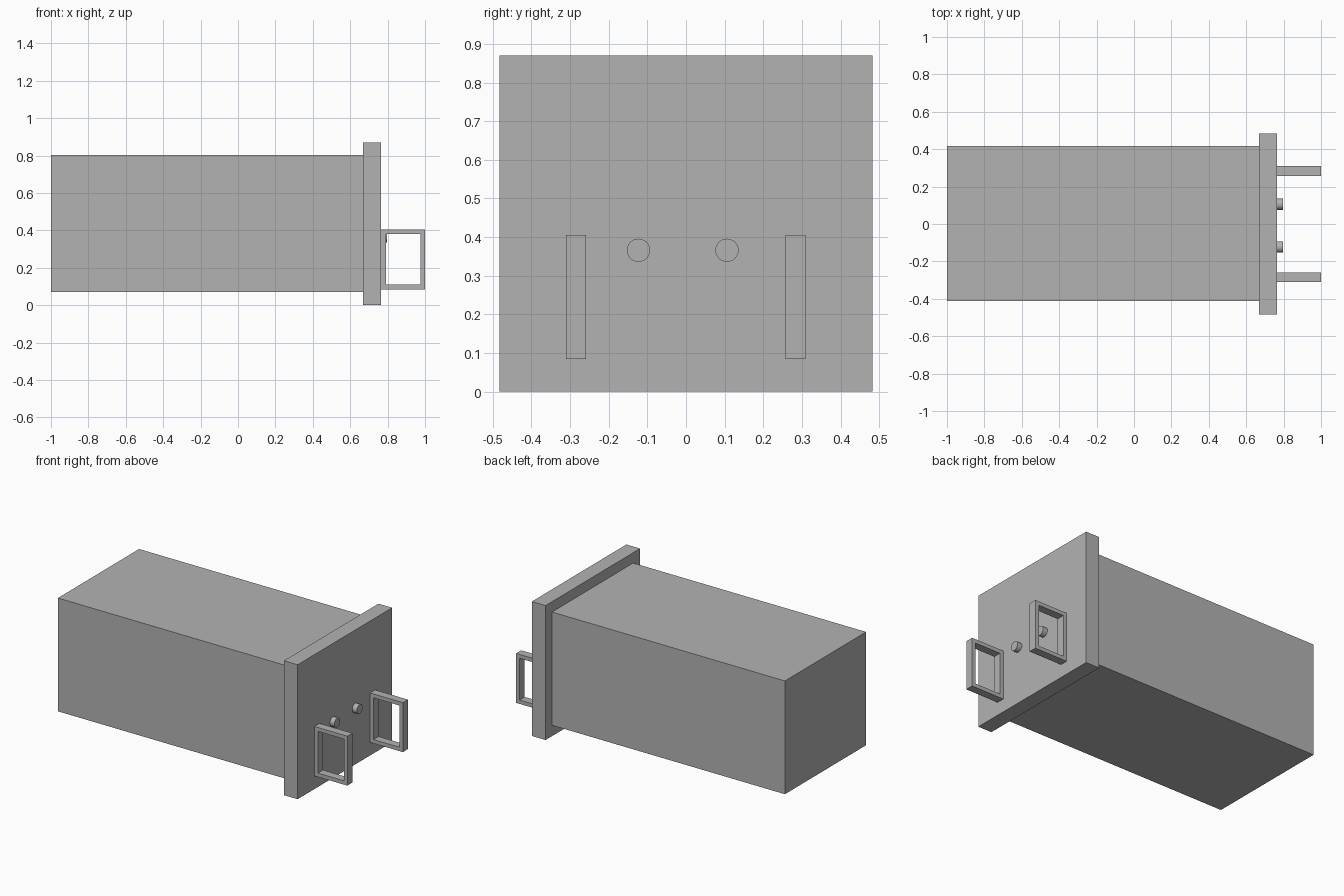
import bpy
import bmesh
from mathutils import Matrix, Vector

cube = bpy.data.objects.get("Cube")
if cube:
    bpy.data.objects.remove(cube, do_unlink=True)

GREY = (0.45, 0.45, 0.45, 1.0)
metal = bpy.data.materials.new("grey_metal")
metal.use_nodes = True
metal.diffuse_color = GREY
metal.node_tree.nodes["Principled BSDF"].inputs["Base Color"].default_value = GREY


def add_part(name, bm):
    bmesh.ops.recalc_face_normals(bm, faces=bm.faces)
    mesh = bpy.data.meshes.new(name)
    bm.to_mesh(mesh)
    bm.free()
    mesh.materials.append(metal)
    obj = bpy.data.objects.new(name, mesh)
    bpy.context.collection.objects.link(obj)
    return obj


def box(name, low, high):
    low, high = Vector(low), Vector(high)
    bm = bmesh.new()
    bmesh.ops.create_cube(bm, size=1, matrix=Matrix.Translation((low + high) / 2)
                          @ Matrix.Diagonal((*(high - low), 1)))
    return add_part(name, bm)


def handle(name, y, width):
    """Rectangular loop: a ring of four quads, extruded across its width."""
    def corners(x0, x1, z0, z1):
        return [bm.verts.new((x, y - width / 2, z))
                for x, z in ((x0, z0), (x1, z0), (x1, z1), (x0, z1))]
    bm = bmesh.new()
    outer = corners(PLATE_X, 1.0, 0.085, 0.405)
    inner = corners(0.79, 0.975, 0.11, 0.38)
    for i in range(4):
        j = (i + 1) % 4
        bm.faces.new((outer[i], outer[j], inner[j], inner[i]))
    grown = bmesh.ops.extrude_face_region(bm, geom=bm.faces[:], use_keep_orig=True)
    moved = [g for g in grown["geom"] if isinstance(g, bmesh.types.BMVert)]
    bmesh.ops.translate(bm, verts=moved, vec=(0, width, 0))
    return add_part(name, bm)


def knob(name, y):
    depth = 0.032
    bm = bmesh.new()
    place = Matrix.Translation((PLATE_X + depth / 2, y, 0.366))
    bmesh.ops.create_cone(bm, cap_ends=True, segments=32, radius1=0.03, radius2=0.03,
                          depth=depth, matrix=place @ Matrix.Rotation(1.5707963, 4, "Y"))
    obj = add_part(name, bm)
    bpy.ops.object.select_all(action="DESELECT")
    obj.select_set(True)
    bpy.context.view_layer.objects.active = obj
    bpy.ops.object.shade_smooth_by_angle()


PLATE_X = 0.765

# Drawer body and its overhanging face plate
box("drawer_body", (-1, -0.413, 0.07), (0.667, 0.417, 0.803))
box("face_plate", (0.667, -0.483, 0), (PLATE_X, 0.483, 0.87))

# Pull handles and round knobs on the face plate
for side, handle_y, knob_y in (("right", -0.285, -0.123), ("left", 0.283, 0.106)):
    handle(side + "_handle", handle_y, 0.052)
    knob(side + "_knob", knob_y)
